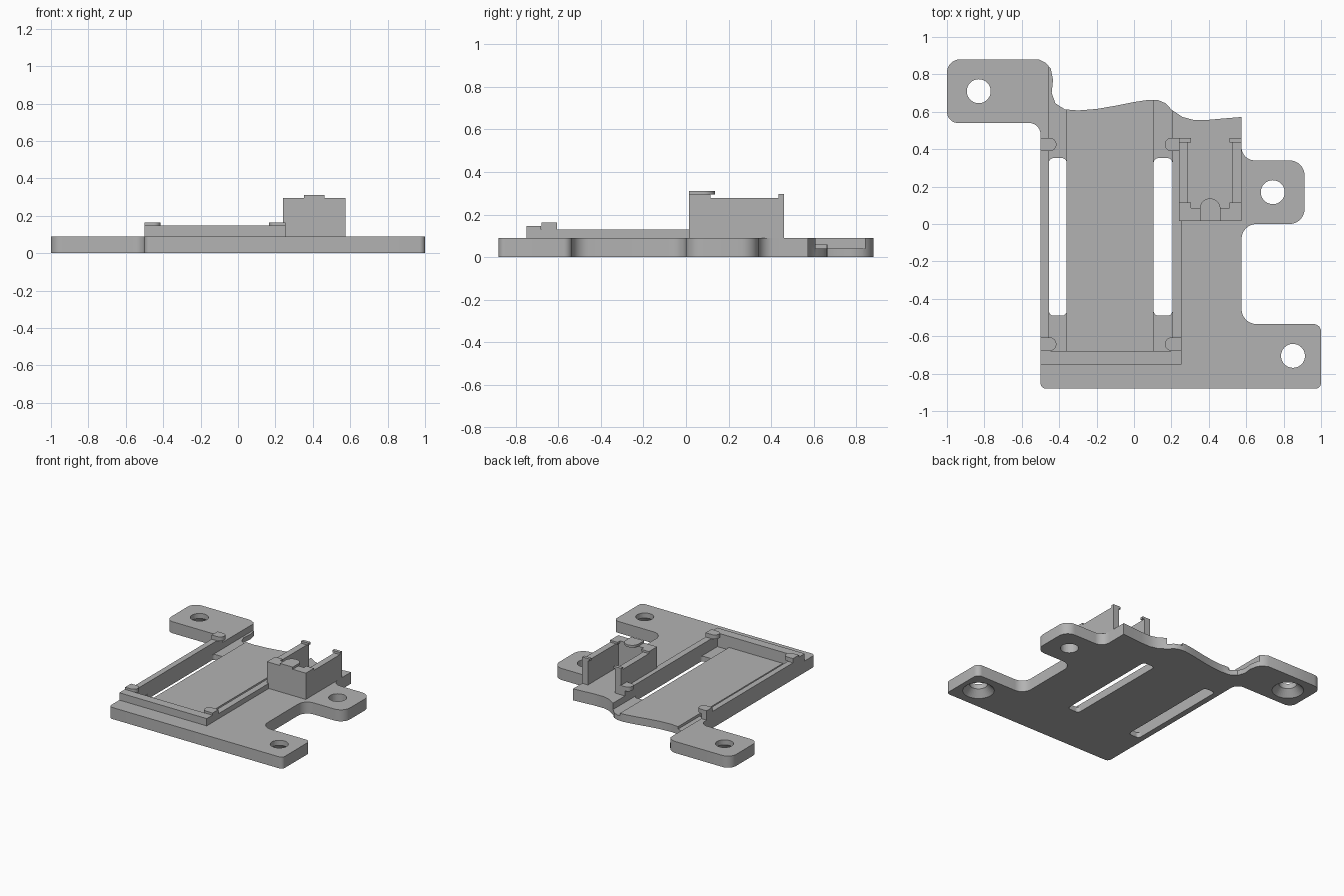
import bpy, bmesh
from math import pi, sin, cos
from mathutils import Vector

cube = bpy.data.objects.get("Cube")
if cube:
    bpy.data.objects.remove(cube)

grey = bpy.data.materials.new("plain grey plastic")
grey.use_nodes = True
colour = (0.45, 0.45, 0.45, 1)
grey.diffuse_color = colour
grey.node_tree.nodes["Principled BSDF"].inputs["Base Color"].default_value = colour


def rounded(corners, steps=8):
    """Outline from (x, y, radius) corners; radius 0 stays sharp."""
    out = []
    for i, (x, y, r) in enumerate(corners):
        p = Vector((x, y))
        if r == 0:
            out.append(p)
            continue
        a = (Vector(corners[i - 1][:2]) - p).normalized()
        b = (Vector(corners[(i + 1) % len(corners)][:2]) - p).normalized()
        d = r / (a.angle(b) / 2 and 1)
        centre = p + (a + b) * d
        for k in range(steps + 1):
            t = k / steps * pi / 2
            out.append(centre - b * d * cos(t) - a * d * sin(t))
    return out


def rect(x0, x1, y0, y1, r=0):
    return rounded([(x0, y0, r), (x1, y0, r), (x1, y1, r), (x0, y1, r)])


def prism(name, outline, z0, z1):
    bm = bmesh.new()
    face = bm.faces.new([bm.verts.new((p[0], p[1], z0)) for p in outline])
    top = bmesh.ops.extrude_face_region(bm, geom=[face])["geom"]
    bmesh.ops.translate(bm, vec=(0, 0, z1 - z0),
                        verts=[v for v in top if isinstance(v, bmesh.types.BMVert)])
    return finish(name, bm)


def finish(name, bm):
    bmesh.ops.recalc_face_normals(bm, faces=bm.faces)
    mesh = bpy.data.meshes.new(name)
    bm.to_mesh(mesh)
    bm.free()
    mesh.materials.append(grey)
    obj = bpy.data.objects.new(name, mesh)
    bpy.context.collection.objects.link(obj)
    return obj


def box(name, x0, x1, y0, y1, z0, z1):
    return prism(name, rect(x0, x1, y0, y1), z0, z1)


def cone(name, x, y, r0, r1, z0, z1):
    bm = bmesh.new()
    bmesh.ops.create_cone(bm, cap_ends=True, segments=40, radius1=r0, radius2=r1, depth=z1 - z0)
    bmesh.ops.translate(bm, verts=bm.verts, vec=(x, y, (z0 + z1) / 2))
    return finish(name, bm)


def cut(target, cutter):
    mod = target.modifiers.new("cut", "BOOLEAN")
    mod.operation = "DIFFERENCE"
    mod.solver = "EXACT"
    mod.object = cutter
    cutter.hide_render = True
    cutter.hide_viewport = True


TOP = 0.09
# Base plate with three mounting tabs and a wavy back edge
wave = [(0.5, 0.566), (0.4, 0.557), (0.32, 0.556), (0.26, 0.572), (0.2, 0.612),
        (0.17, 0.645), (0.13, 0.662), (0.08, 0.664), (0, 0.652), (-0.1, 0.632),
        (-0.2, 0.615), (-0.3, 0.607), (-0.37, 0.613), (-0.42, 0.645), (-0.44, 0.7),
        (-0.433, 0.77), (-0.445, 0.83), (-0.47, 0.86), (-0.51, 0.88)]
outline = rounded(
    [(-0.5, -0.88, 0.03), (1, -0.88, 0.03), (1, -0.535, 0.04), (0.575, -0.535, 0.08),
     (0.575, 0, 0.08), (0.912, 0, 0.08), (0.912, 0.34, 0.08), (0.575, 0.34, 0.07),
     (0.575, 0.572, 0)] + [(x, y, 0) for x, y in wave] +
    [(-1, 0.88, 0.07), (-1, 0.54, 0.06), (-0.5, 0.54, 0.06)])
plate = prism("base_plate", outline, 0, TOP)

# Recessed tray: raised centre floor with lower channels and through slots
cut(plate, box("tray_cutter", -0.455, 0.205, -0.68, 1, 0.06, 0.2))
for side, x0, x1 in (("left", 0.105, 0.205), ("right", -0.455, -0.36)):
    cut(plate, box(side + "_channel_cutter", x0, x1, -0.68, 1, 0.04, 0.21))
    cut(plate, prism(side + "_slot_cutter", rect(x0, x1, -0.49, 0.352, 0.025), -0.1, 0.15))

# Screw holes, two of them countersunk underneath
for name, x, y, sunk in (("back", -0.83, 0.71, True), ("side", 0.742, 0.17, False),
                         ("front", 0.85, -0.705, True)):
    cut(plate, cone(name + "_hole_cutter", x, y, 0.064, 0.064, -0.1, 0.2))
    if sunk:
        cut(plate, cone(name + "_countersink_cutter", x, y, 0.122, 0.06, -0.01, 0.055))

# Tray rim
box("tray_front_wall", -0.5, 0.255, -0.75, -0.68, TOP, 0.147)
box("tray_right_wall", -0.5, -0.455, -0.68, 0.46, TOP, 0.13)
box("tray_left_wall", 0.205, 0.255, -0.68, 0.46, TOP, 0.13)


def round_clip(name, x, y, reach, r, z0, z1, direction):
    """Tongue with a half-round tip pointing along direction."""
    d = Vector(direction)
    n = Vector((-d.y, d.x))
    tip = Vector((x, y)) + d * (reach - r)
    arc = [tip + d * r * sin(k * pi / 16) + n * r * cos(k * pi / 16) for k in range(17)]
    prism(name, [Vector((x, y)) + n * r] + arc + [Vector((x, y)) - n * r], z0, z1)


# Tray retaining clips
for end, y in (("front", -0.642), ("back", 0.425)):
    round_clip(end + "_right_clip", -0.5, y, 0.085, 0.036, 0.13, 0.163, (1, 0))
    round_clip(end + "_left_clip", 0.255, y, 0.09, 0.036, 0.13, 0.163, (-1, 0))

# Small upright holder: front wall, two side walls, corner lips and tongue
box("holder_front_wall", 0.24, 0.575, 0.015, 0.085, TOP, 0.295)
for side, a, s in (("right", 0.24, 1), ("left", 0.575, -1)):
    def span(w):
        return sorted((a, a + s * w))
    box(f"holder_{side}_wall", *span(0.05), 0.085, 0.46, TOP, 0.279)
    box(f"holder_{side}_back_lip", *span(0.065), 0.435, 0.46, 0.279, 0.296)
    box(f"holder_{side}_front_lip", *span(0.065), 0.085, 0.115, 0.279, 0.295)
round_clip("holder_tongue", 0.407, 0.015, 0.122, 0.055, 0.295, 0.312, (0, 1))

# Smooth the curved edges, keep the rest crisp
bpy.ops.object.select_all(action="DESELECT")
for obj in bpy.context.scene.objects:
    if obj.type == "MESH" and not obj.hide_render:
        obj.select_set(True)
        bpy.context.view_layer.objects.active = obj
bpy.ops.object.shade_smooth_by_angle(angle=pi / 6)
